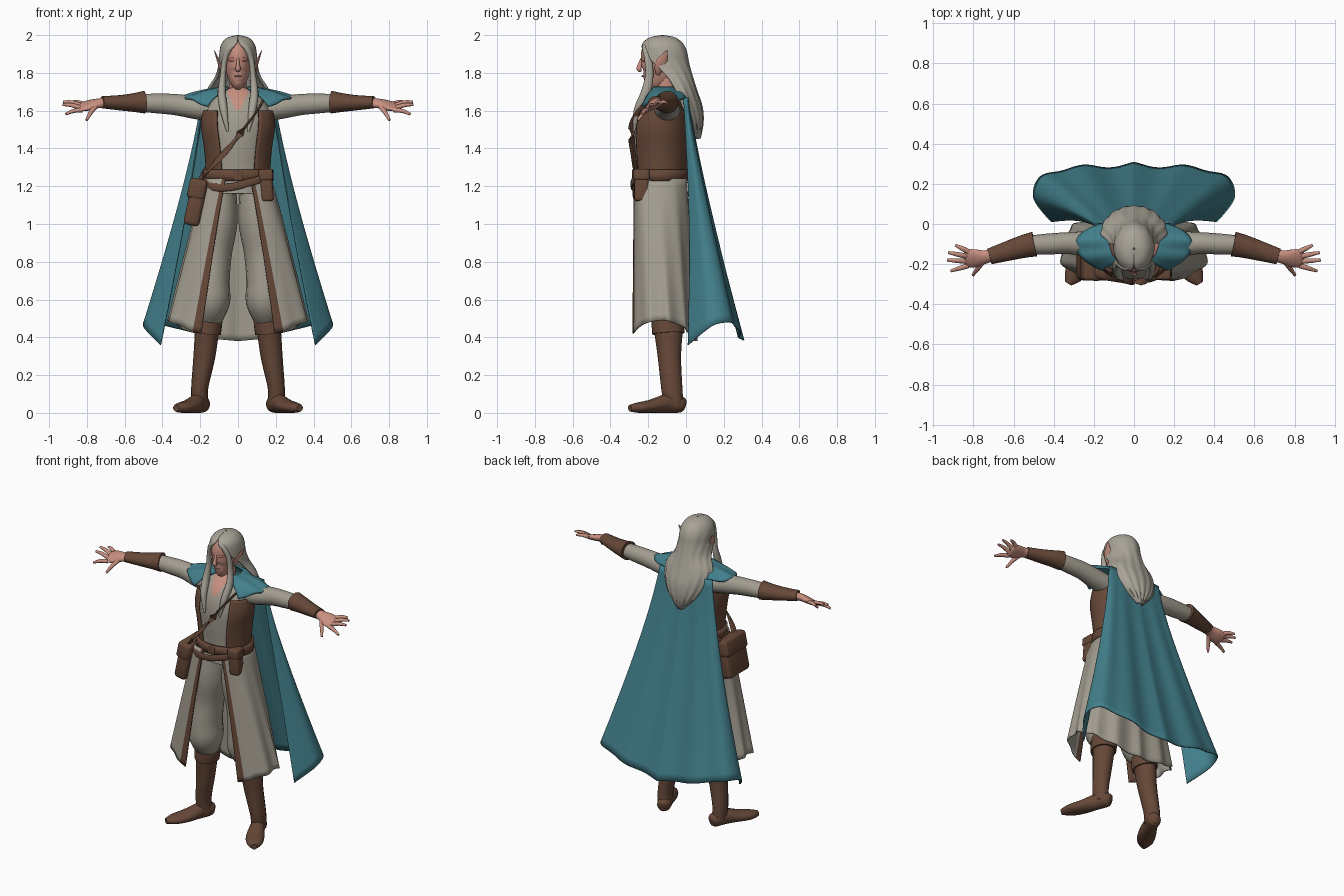
import bpy, bmesh, math
from mathutils import Vector, Matrix


def material(name, hexcode):
    m = bpy.data.materials.new(name)
    ch = [int(hexcode[i:i + 2], 16) / 255 for i in (0, 2, 4)]
    m.diffuse_color = [((c + 0.055) / 1.055) ** 2.4 for c in ch] + [1]
    return m


CLOTH = material("linen", "A39D90")
HAIR = material("silver_hair", "A8A397")
BROWN = material("brown_leather", "664838")
TEAL = material("teal_cloak", "427F8B")
SKIN = material("skin", "C89080")
ROSE = material("rose_skin", "B0736A")


def spline(pts, t):
    """Catmull-Rom through equally spaced points, t from 0 to 1."""
    n = len(pts) - 1
    i = min(int(t * n), n - 1)
    f = t * n - i
    p = [pts[max(0, min(n, k))] for k in (i - 1, i, i + 1, i + 2)]
    return [0.5 * (2 * b + (c - a) * f + (2 * a - 5 * b + 4 * c - d) * f * f
                   + (3 * b - a - 3 * c + d) * f ** 3) for a, b, c, d in zip(*p)]


def make(name, bm, mats, mirror=False, thick=0, rule=None):
    bmesh.ops.recalc_face_normals(bm, faces=bm.faces)
    for f in bm.faces:
        f.smooth = True
        if rule:
            f.material_index = rule(f.calc_center_median())
    me = bpy.data.meshes.new(name)
    bm.to_mesh(me)
    bm.free()
    for m in mats:
        me.materials.append(m)
    me.set_sharp_from_angle(angle=math.radians(50))
    ob = bpy.data.objects.new(name, me)
    bpy.context.collection.objects.link(ob)
    if thick:
        s = ob.modifiers.new("thickness", 'SOLIDIFY')
        s.thickness, s.offset = thick, 0
    if mirror:
        ob.modifiers.new("mirror", 'MIRROR')
    return ob


def sheet(name, fn, nu, nv, mats, thick=0.008, rule=None, mirror=False):
    """Surface fn(u, v) with u in -1..1 and v in 0..1; rule(u, v) picks the material."""
    bm = bmesh.new()
    g = [[bm.verts.new(fn(-1 + 2 * i / nu, j / nv)) for i in range(nu + 1)] for j in range(nv + 1)]
    for j in range(nv):
        for i in range(nu):
            f = bm.faces.new((g[j][i], g[j][i + 1], g[j + 1][i + 1], g[j + 1][i]))
            if rule:
                f.material_index = rule(-1 + (2 * i + 1) / nu, (j + 0.5) / nv)
    return make(name, bm, mats, mirror, thick)


def tube(name, pts, mat, mirror=False, sides=16, steps=5, up=(0, 0, 1), rule=None, extra=()):
    """Capped tube; each point is x, y, z, side radius, up radius."""
    bm = bmesh.new()
    n = (len(pts) - 1) * steps
    rows = [spline(pts, k / n) for k in range(n + 1)]
    rings = []
    for k, r in enumerate(rows):
        t = (Vector(rows[min(k + 1, n)][:3]) - Vector(rows[max(k - 1, 0)][:3])).normalized()
        side = t.cross(Vector(up)).normalized()
        top = side.cross(t)
        a = [2 * math.pi * i / sides for i in range(sides)]
        rings.append([bm.verts.new(Vector(r[:3]) + side * math.cos(x) * max(r[3], .002)
                                   + top * math.sin(x) * max(r[4], .002)) for x in a])
    for p, q in zip(rings, rings[1:]):
        for i in range(sides):
            bm.faces.new((p[i], p[(i + 1) % sides], q[(i + 1) % sides], q[i]))
    bm.faces.new(rings[0])
    bm.faces.new(rings[-1])
    return make(name, bm, [mat, *extra], mirror, rule=rule)


def box(name, size, loc, rot, mat, bevel=0.015):
    bm = bmesh.new()
    bmesh.ops.create_cube(bm, size=1)
    bm.transform(Matrix.Translation(loc) @ Matrix.Rotation(rot, 4, 'Y') @ Matrix.Diagonal((*size, 1)))
    bmesh.ops.bevel(bm, geom=bm.edges[:], offset=bevel, segments=3, affect='EDGES', profile=0.5)
    return make(name, bm, [mat])


Y = (0, 1, 0)  # up reference for upright tubes: side radius is x, up radius is y

# Boots, cuffs and feet
tube("boot_shafts", [(.2, -.065, .04, .046, .052), (.203, -.075, .13, .045, .056), (.178, -.088, .3, .058, .062),
                     (.163, -.093, .45, .064, .078)], BROWN, True, up=Y)
tube("boot_cuffs", [(.165, -.093, .42, .074, .086), (.16, -.095, .47, .076, .087),
                    (.158, -.095, .52, .077, .086)], BROWN, True, up=Y)
tube("boot_feet", [(.178, -.008, .04, .02, .03), (.187, -.03, .045, .042, .044), (.215, -.1, .05, .045, .05),
                   (.255, -.18, .036, .056, .036), (.298, -.25, .028, .05, .028),
                   (.327, -.297, .025, .018, .018)], BROWN, True)

# Baggy trousers
tube("trousers", [(.09, -.135, 1.2, .08, .11), (.105, -.135, 1.02, .103, .12), (.13, -.13, .85, .098, .11),
                  (.142, -.135, .7, .098, .112), (.145, -.13, .59, .103, .115), (.155, -.1, .5, .075, .08)],
     CLOTH, True, up=Y)

# Long open coat skirt with a leather edge
WAIST = [(0, .0), (.1, -.005), (.165, -.07), (.17, -.17), (.14, -.25), (.065, -.272)]
HEM = [(0, .045, .38), (.17, .04, .4), (.3, -.01, .45), (.365, -.11, .49), (.33, -.225, .47), (.2, -.28, .42)]


def skirt(u, v):
    a, b = spline(WAIST, abs(u)), spline(HEM, abs(u))
    e = v ** .92
    fold = 1 + .03 * v * math.cos(abs(u) * 34)
    x = (a[0] + (b[0] - a[0]) * e) * fold
    y = a[1] + (b[1] - a[1]) * e + .012 * v * math.cos(u * 30) * (1 - abs(u))
    return (math.copysign(x, u), y, 1.24 + (b[2] - 1.24) * v)


sheet("coat_skirt", skirt, 100, 24, [CLOTH, BROWN], rule=lambda u, v: int(abs(u) > .94))

# Torso with shirt and open neckline: z, half width, back y, front y
BODY = [(1.16, .16, -.01, -.26), (1.28, .152, -.012, -.258), (1.40, .16, -.005, -.27),
        (1.51, .176, -.003, -.274), (1.60, .17, -.008, -.25), (1.67, .12, -.03, -.2), (1.71, .06, -.05, -.16)]
tube("shirt", [(0, (b + f) / 2, z, r, (b - f) / 2) for z, r, b, f in BODY], CLOTH, sides=64, steps=8, up=Y,
     rule=lambda c: int(c.y < -.12 and c.z > 1.605 and abs(c.x) < .01 + (c.z - 1.605) * .5), extra=[SKIN])


def vest(u, v):
    z, r, b, f = spline(BODY[:5], v)
    a = u * (2.62 - .12 * v)
    r, b, f = r + .014, b + .01, f - .012
    return (r * math.sin(a), (b + f) / 2 + (b - f) / 2 * math.cos(a), z)


sheet("vest", vest, 56, 16, [BROWN], .012)


# Belts
def belt(u, v):
    a = u * math.pi
    return (.179 * math.sin(a), -.135 + .143 * math.cos(a), 1.228 + .06 * v)


sheet("belt", belt, 48, 2, [BROWN], .016)
tube("hanging_belt", [(-.18, -.14, 1.25, .008, .02), (-.15, -.25, 1.2, .008, .02), (-.04, -.282, 1.195, .008, .02),
                      (.08, -.282, 1.225, .008, .02), (.16, -.24, 1.25, .008, .02)], BROWN)
box("belt_buckle", (.05, .02, .055), (0, -.277, 1.255), 0, BROWN, .006)

# Satchel, flap, strap and belt pouch
box("satchel", (.085, .215, .24), (-.225, -.17, 1.11), math.radians(12), BROWN, .022)
box("satchel_flap", (.094, .224, .11), (-.216, -.17, 1.185), math.radians(12), BROWN, .02)
tube("satchel_strap", [(-.215, -.22, 1.2, .006, .022), (-.15, -.258, 1.29, .006, .022), (-.05, -.279, 1.4, .006, .022),
                       (.05, -.279, 1.53, .006, .022), (.12, -.21, 1.63, .006, .02), (.13, -.1, 1.66, .006, .02),
                       (.08, -.01, 1.62, .006, .02), (-.06, .01, 1.45, .006, .02), (-.17, -.02, 1.3, .006, .02),
                       (-.215, -.13, 1.2, .006, .02)], BROWN, up=(.6, 0, .8))
box("belt_pouch", (.068, .075, .16), (.15, -.235, 1.2), math.radians(-4), BROWN)
box("pouch_flap", (.076, .084, .06), (.147, -.235, 1.26), math.radians(-4), BROWN, .012)

# Sleeves, bracers and hands
tube("sleeves", [(.13, -.1, 1.6, .07, .06), (.22, -.1, 1.615, .065, .06), (.33, -.095, 1.632, .054, .056),
                 (.43, -.1, 1.638, .052, .052), (.53, -.105, 1.642, .046, .046)], CLOTH, True)
tube("bracers", [(.495, -.1, 1.645, .062, .06), (.55, -.112, 1.643, .057, .05), (.63, -.135, 1.642, .049, .04),
                 (.72, -.162, 1.645, .04, .032)], BROWN, True, sides=20)
TILT = (0, -.4, .9)  # hands lean forward
tube("palms", [(.70, -.155, 1.642, .03, .026), (.745, -.165, 1.638, .036, .023), (.79, -.17, 1.628, .049, .02),
               (.83, -.172, 1.62, .047, .015), (.845, -.173, 1.619, .03, .008)], SKIN, True, up=TILT)
FINGERS = [((.825, -.137, 1.637), (.89, -.105, 1.643)), ((.835, -.16, 1.628), (.925, -.142, 1.647)),
           ((.835, -.185, 1.615), (.93, -.18, 1.632)), ((.825, -.207, 1.604), (.912, -.234, 1.582)),
           ((.755, -.19, 1.622), (.802, -.255, 1.55))]
for i, (a, b) in enumerate(FINGERS):
    mid = [(p + q) / 2 for p, q in zip(a, b)]
    tube(f"finger_{i + 1}", [(*a, .014, .013), (mid[0], mid[1], mid[2] + .006, .012, .011), (*b, .007, .007)],
         SKIN, True, sides=10, steps=4, up=TILT)

# Cloak and shoulder mantle
TOP = [(0, .012), (.07, .012), (.13, .01), (.17, .006), (.19, .002), (.185, -.012)]
LOW = [(0, .295, .385), (.17, .285, .41), (.34, .275, .45), (.475, .22, .48), (.495, .12, .45), (.41, .012, .36)]


def cloak(u, v):
    a, b = spline(TOP, abs(u)), spline(LOW, abs(u))
    e = v ** 1.2
    x = a[0] + (b[0] - a[0]) * e
    y = a[1] + (b[1] - a[1]) * e + .01 * v * math.cos(u * 22) * (1 - u * u) + .02 * math.sin(math.pi * v) * u * u
    return (math.copysign(x, u), y, 1.67 + (b[2] - 1.67) * v)


sheet("cloak", cloak, 80, 28, [TEAL])


def mantle(u, v):
    a = u * 2.55
    rx, ry = .085 + .205 * v, .08 + .04 * v
    drop = .035 * v + .03 * v ** 3 * (1 + .5 * math.cos(2 * a)) + .025 * v * (abs(u) ** 6)
    wave = .006 * math.cos(a * 9) * v
    return (rx * math.sin(a), -.1 + ry * math.cos(a) - .03 * v * abs(u) ** 4, 1.722 - drop + wave)


sheet("mantle", mantle, 64, 10, [TEAL], .012)

# Neck, head, nose, eyes and mouth
tube("neck", [(0, -.1, 1.62, .05, .055), (0, -.105, 1.7, .047, .05), (0, -.12, 1.82, .045, .055)], SKIN, up=Y)
tube("head", [(0, -.2, 1.728, .014, .022), (0, -.185, 1.745, .034, .05), (0, -.155, 1.79, .058, .082),
              (0, -.14, 1.85, .069, .099), (0, -.135, 1.91, .07, .1), (0, -.125, 1.96, .05, .075),
              (0, -.125, 1.975, .01, .02)], SKIN, sides=28, up=Y)
tube("nose", [(0, -.228, 1.885, .007, .008), (0, -.243, 1.845, .009, .012), (0, -.248, 1.82, .014, .014),
              (0, -.236, 1.81, .008, .006)], SKIN, sides=10, up=Y)
tube("mouth", [(-.02, -.222, 1.783, .003, .003), (0, -.233, 1.783, .004, .005), (.02, -.222, 1.783, .003, .003)],
     ROSE, sides=8)
tube("eyes", [(.012, -.232, 1.868, .004, .006), (.028, -.227, 1.871, .007, .012), (.048, -.214, 1.868, .004, .006)],
     ROSE, True, sides=8)

# Pointed ears
tube("ears", [(.07, -.15, 1.79, .006, .01), (.086, -.143, 1.82, .01, .024), (.1, -.13, 1.855, .009, .03),
              (.114, -.112, 1.89, .005, .016), (.125, -.1, 1.918, .002, .003)], SKIN, True, sides=12, up=Y)

# Long hair: z, half width, back y, front y, half opening angle
LOCKS = [(1.992, .004, -.12, -.13, 3.14), (1.98, .052, -.06, -.19, 3.14), (1.95, .08, -.022, -.226, 3.0),
         (1.91, .091, -.003, -.234, 2.6), (1.85, .096, .008, -.23, 2.05), (1.78, .112, .027, -.21, 1.65),
         (1.70, .158, .052, -.16, 1.55), (1.62, .148, .078, -.13, 1.5), (1.54, .1, .083, -.05, 1.5),
         (1.455, .015, .068, .025, 1.5)]


def hair(u, v):
    z, r, b, f, span = spline(LOCKS, v)
    a = u * span
    k = 1 + .02 * v * math.cos(u * 26)
    return (r * k * math.sin(a), b + (f - b) * (1 - math.cos(a)) / 2 + .003 * v * math.cos(u * 24), z)


sheet("hair", hair, 56, 45, [HAIR], .016)
tube("front_locks", [(.008, -.213, 1.963, .008, .01), (.045, -.218, 1.93, .016, .014), (.07, -.2, 1.87, .015, .02),
                     (.08, -.195, 1.78, .016, .022), (.086, -.215, 1.69, .022, .026), (.075, -.257, 1.6, .02, .02),
                     (.055, -.276, 1.49, .006, .006)], HAIR, True, sides=12, up=Y)
